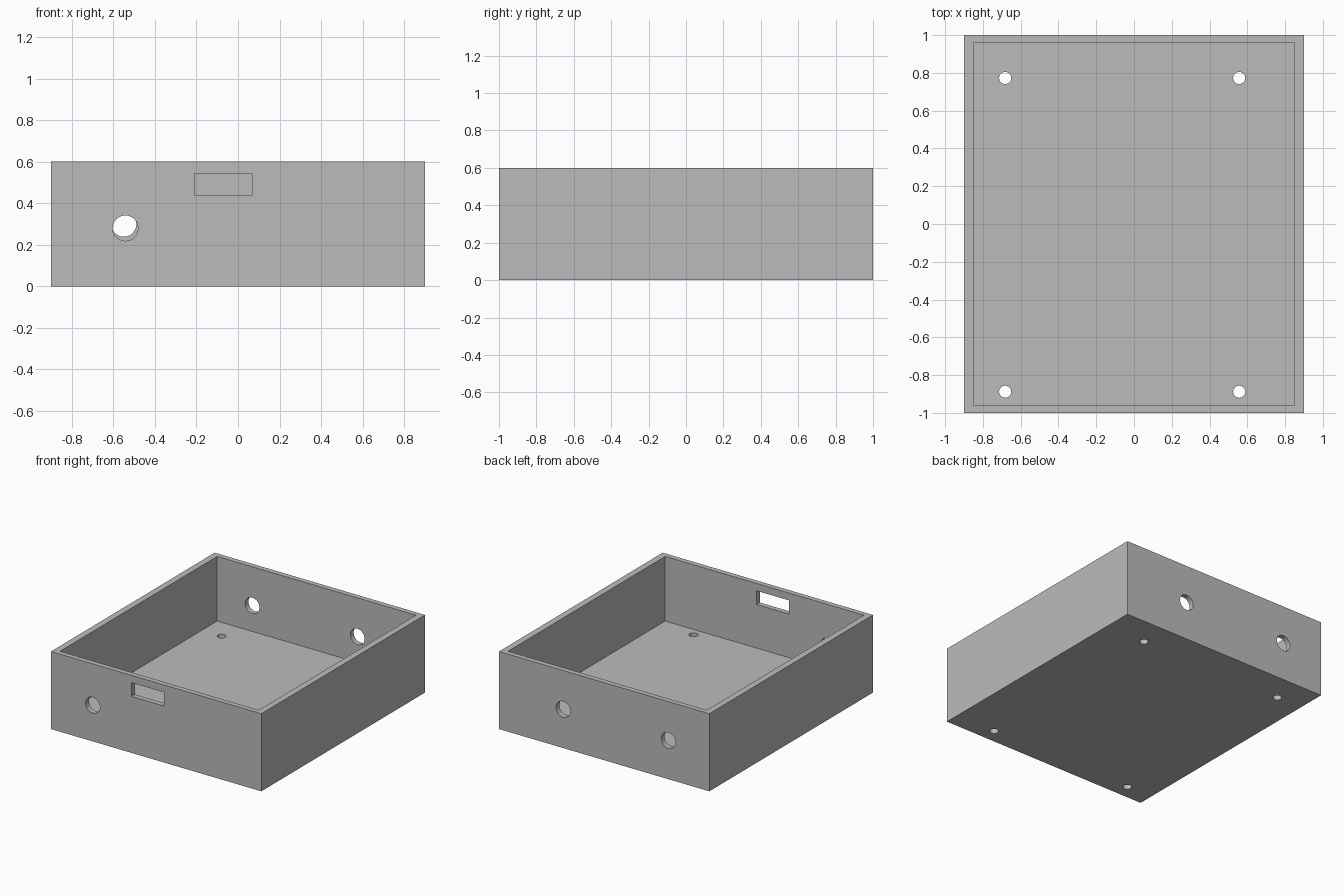
import bpy
import math

cube = bpy.data.objects.get("Cube")
if cube:
    bpy.data.objects.remove(cube, do_unlink=True)

WIDTH, DEPTH, HEIGHT = 1.8, 2.0, 0.6
INNER_X, INNER_Y, FLOOR = 0.85, 0.96, 0.1

grey = bpy.data.materials.new("plain grey")
grey.use_nodes = True
colour = (0.5, 0.5, 0.5, 1)
grey.diffuse_color = colour
grey.node_tree.nodes["Principled BSDF"].inputs["Base Color"].default_value = colour


def box(name, low, high):
    """Box spanning two opposite corners."""
    centre = [(a + b) / 2 for a, b in zip(low, high)]
    bpy.ops.mesh.primitive_cube_add(size=1, location=centre)
    obj = bpy.context.object
    obj.name = name
    obj.scale = [b - a for a, b in zip(low, high)]
    bpy.ops.object.transform_apply(location=True, rotation=False, scale=True)
    obj.data.materials.append(grey)
    return obj


def drill(name, radius, length, location, along_y=False):
    """Round cutter, upright or running front to back."""
    bpy.ops.mesh.primitive_cylinder_add(
        vertices=48, radius=radius, depth=length, location=location,
        rotation=(math.pi / 2 if along_y else 0, 0, 0))
    obj = bpy.context.object
    obj.name = name
    obj.data.materials.append(grey)
    return obj


# Open-topped enclosure
tray = box("enclosure_tray", (-WIDTH / 2, -DEPTH / 2, 0), (WIDTH / 2, DEPTH / 2, HEIGHT))
cutters = [box("cavity_cutter", (-INNER_X, -INNER_Y, FLOOR), (INNER_X, INNER_Y, HEIGHT + 0.2))]

# Slot and cable hole in the front wall
cutters.append(box("slot_cutter", (-0.21, -1.1, 0.437), (0.067, -0.9, 0.543)))
cutters.append(drill("front_hole_cutter", 0.061, 0.2, (-0.542, -1, 0.28), True))

# Pair of cable holes in the back wall
for x in (-0.55, 0.35):
    cutters.append(drill("back_hole_cutter", 0.061, 0.2, (x, 1, 0.3), True))

# Four mounting holes through the floor
for x in (-0.682, 0.557):
    for y in (-0.888, 0.773):
        cutters.append(drill("mounting_hole_cutter", 0.032, 0.3, (x, y, 0.05)))

# Cut every opening, then discard the cutters
bpy.ops.object.select_all(action="DESELECT")
tray.select_set(True)
bpy.context.view_layer.objects.active = tray
for cutter in cutters:
    cutter.hide_render = True
    cut = tray.modifiers.new(cutter.name, "BOOLEAN")
    cut.operation = "DIFFERENCE"
    cut.solver = "EXACT"
    cut.object = cutter
    bpy.ops.object.modifier_apply(modifier=cut.name)
    bpy.data.objects.remove(cutter, do_unlink=True)

bpy.ops.object.shade_smooth_by_angle(angle=math.radians(30))
